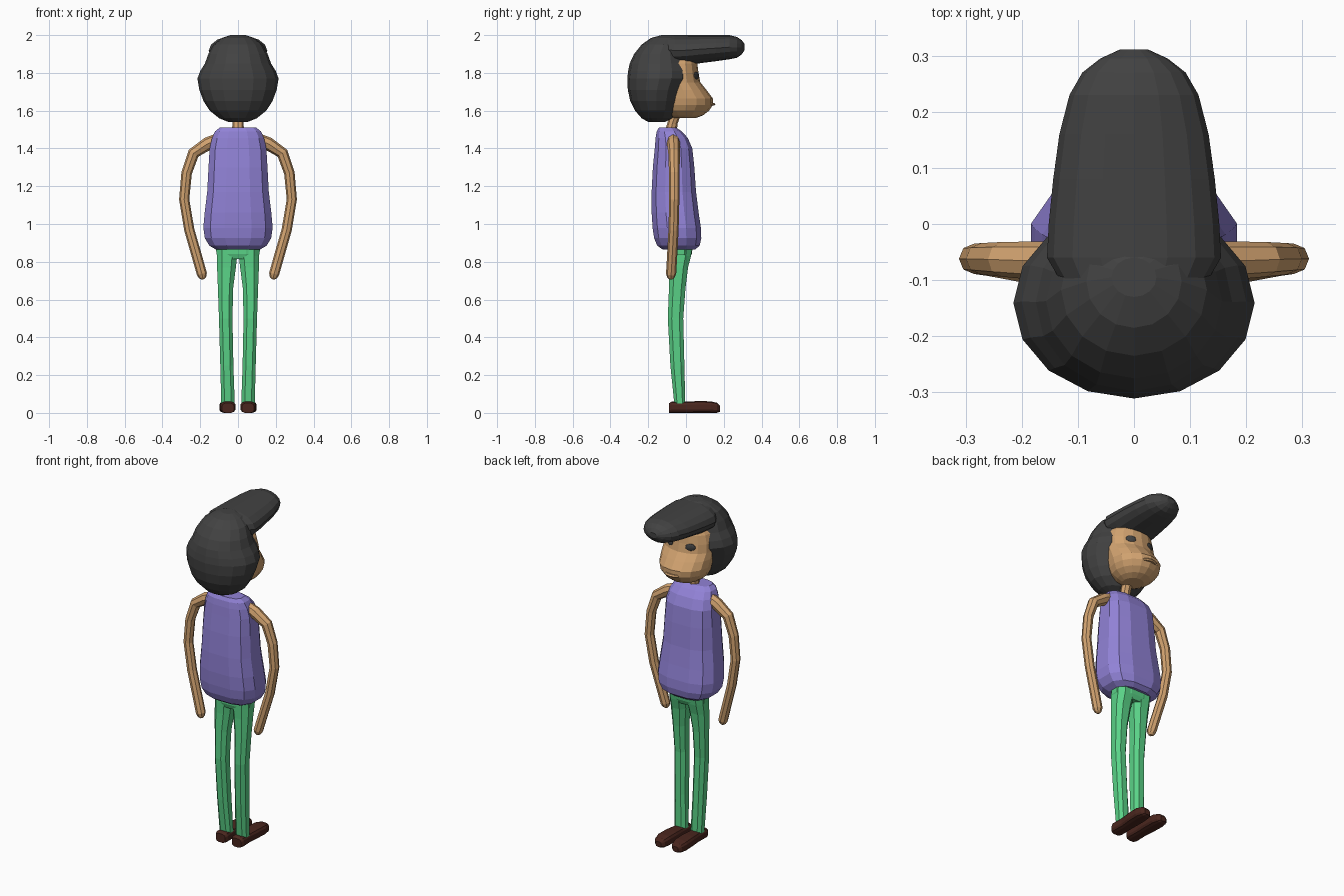
import bpy, bmesh, math
from mathutils import Vector, Matrix


def material(name, r, g, b):
    lin = [((c / 255 + 0.055) / 1.055) ** 2.4 for c in (r, g, b)]
    m = bpy.data.materials.new(name)
    m.diffuse_color = (*lin, 1)
    return m


SKIN = material("skin_tan", 210, 163, 112)
HAIR = material("charcoal", 66, 66, 66)
SHIRT = material("purple", 145, 130, 214)
PANTS = material("green", 90, 210, 135)
SHOE = material("dark_brown", 74, 38, 30)


def finish(name, bm, mat):
    bmesh.ops.recalc_face_normals(bm, faces=bm.faces[:])
    me = bpy.data.meshes.new(name)
    bm.to_mesh(me)
    bm.free()
    me.materials.append(mat)
    ob = bpy.data.objects.new(name, me)
    bpy.context.collection.objects.link(ob)
    return ob


def skin_rings(name, rings, mat):
    """Join closed rings of points into a capped tube."""
    bm = bmesh.new()
    vs = [[bm.verts.new(p) for p in r] for r in rings]
    n = len(vs[0])
    for a, b in zip(vs, vs[1:]):
        for i in range(n):
            j = (i + 1) % n
            bm.faces.new((a[i], a[j], b[j], b[i]))
    bm.faces.new(vs[0])
    bm.faces.new(vs[-1])
    return finish(name, bm, mat)


def loft(name, sections, mat, axis="z", sides=16, power=2.0, turn=0.0):
    """Sections are (position, x centre, half width, low, high) along z or y."""
    rings = []
    for t, xc, hw, lo, hi in sections:
        ring = []
        for i in range(sides):
            a = 2 * math.pi * (i + turn) / sides
            c, s = math.cos(a), math.sin(a)
            u = xc + hw * math.copysign(abs(c) ** (2 / power), c)
            v = (lo + hi) / 2 + (hi - lo) / 2 * math.copysign(abs(s) ** (2 / power), s)
            ring.append((u, v, t) if axis == "z" else (u, t, v))
        rings.append(ring)
    return skin_rings(name, rings, mat)


def tube(name, points, mat, sides=8):
    """Points are (x, y, z, radius)."""
    rings = []
    for i, p in enumerate(points):
        a, b = points[max(i - 1, 0)], points[min(i + 1, len(points) - 1)]
        d = (Vector(b[:3]) - Vector(a[:3])).normalized()
        u = d.cross(Vector((0, 1, 0))).normalized()
        w = d.cross(u)
        rings.append([Vector(p[:3]) + p[3] * (u * math.cos(k * 2 * math.pi / sides)
                      + w * math.sin(k * 2 * math.pi / sides)) for k in range(sides)])
    return skin_rings(name, rings, mat)


# Rounded hair at the back of the head
loft("hair_back", [
    (1.54, 0, .05, -.20, -.11), (1.56, 0, .10, -.235, -.07), (1.60, 0, .15, -.27, -.04),
    (1.65, 0, .182, -.295, -.02), (1.71, 0, .205, -.308, 0), (1.77, 0, .215, -.311, .03),
    (1.81, 0, .20, -.306, .03), (1.85, 0, .175, -.298, .02), (1.90, 0, .157, -.275, 0),
    (1.95, 0, .13, -.235, 0), (1.985, 0, .085, -.185, -.02), (2.0, 0, .04, -.13, -.06)], HAIR)

# Big forward quiff
loft("quiff", [
    (-.12, 0, .12, 1.86, 1.995), (-.06, 0, .155, 1.835, 2.0), (0, 0, .152, 1.84, 2.0),
    (.08, 0, .144, 1.852, 2.0), (.16, 0, .133, 1.862, 2.0), (.23, 0, .115, 1.872, 2.0),
    (.27, 0, .092, 1.88, 1.99), (.295, 0, .06, 1.898, 1.973), (.311, 0, .025, 1.922, 1.952)],
    HAIR, axis="y")

# Face with a muzzle-like mouth area
loft("face", [
    (1.56, 0, .06, -.07, .05), (1.575, 0, .09, -.10, .09), (1.60, 0, .12, -.13, .122),
    (1.63, 0, .138, -.14, .142), (1.665, 0, .147, -.14, .142), (1.71, 0, .15, -.14, .108),
    (1.75, 0, .15, -.15, .076), (1.80, 0, .148, -.15, .066), (1.85, 0, .135, -.15, .06),
    (1.90, 0, .10, -.13, .04)], SKIN)

# Thin lips
loft("mouth", [(1.627, 0, .045, .09, .150), (1.634, 0, .05, .09, .157), (1.641, 0, .045, .09, .150)],
     SKIN, sides=12)

# Neck, leaning forward
loft("neck", [(1.47, 0, .032, -.12, -.05), (1.53, 0, .03, -.10, -.045), (1.60, 0, .032, -.08, -.02)],
     SKIN, sides=8)

# Sleeveless top
loft("torso", [
    (.865, 0, .12, -.125, .05), (.885, 0, .155, -.155, .075), (.925, 0, .18, -.172, .084),
    (.98, 0, .188, -.18, .082), (1.06, 0, .181, -.185, .07), (1.17, 0, .167, -.185, .056),
    (1.30, 0, .160, -.178, .047), (1.40, 0, .154, -.168, .036), (1.455, 0, .141, -.163, .012),
    (1.49, 0, .125, -.157, -.02), (1.51, 0, .10, -.145, -.05)],
    SHIRT, sides=12, power=2.8, turn=.5)

# Hips join the two legs
loft("hips", [(.815, 0, .10, -.085, .02), (.84, 0, .117, -.094, .032), (.90, 0, .122, -.095, .04)],
     PANTS, sides=12, power=2.6, turn=.5)

for s, side in ((-1, "left"), (1, "right")):
    # Trouser leg
    loft(side + "_leg", [
        (.05, s * .053, .038, -.064, -.002), (.25, s * .059, .037, -.085, -.006),
        (.50, s * .065, .038, -.099, -.012), (.66, s * .066, .043, -.093, 0),
        (.77, s * .061, .053, -.09, .014), (.83, s * .058, .057, -.092, .03),
        (.88, s * .058, .058, -.093, .038)], PANTS, sides=8, power=2.5, turn=.5)
    # Shoe
    loft(side + "_shoe", [
        (-.09, s * .053, .032, 0, .052), (-.075, s * .053, .04, 0, .06), (0, s * .053, .037, 0, .06),
        (.06, s * .055, .042, 0, .063), (.13, s * .057, .043, 0, .062),
        (.165, s * .057, .034, 0, .054), (.18, s * .057, .018, .006, .038)],
        SHOE, axis="y", sides=12, power=3.2, turn=.5)
    # Thin bowed arm with a rounded end
    tube(side + "_arm", [
        (s * .11, -.068, 1.445, .034), (s * .16, -.066, 1.425, .035), (s * .235, -.063, 1.375, .031),
        (s * .272, -.062, 1.27, .028), (s * .285, -.062, 1.13, .027), (s * .258, -.066, .97, .027),
        (s * .215, -.074, .82, .027), (s * .191, -.079, .735, .027),
        (s * .187, -.08, .716, .019), (s * .185, -.08, .707, .008)], SKIN)
    # Flat oval eye
    bm = bmesh.new()
    place = (Matrix.Translation((s * .068, .055, 1.785)) @ Matrix.Rotation(-s * .42, 4, "Z")
             @ Matrix.Diagonal((.029, .008, .021, 1)))
    bmesh.ops.create_uvsphere(bm, u_segments=12, v_segments=8, radius=1, matrix=place)
    finish(side + "_eye", bm, HAIR)
